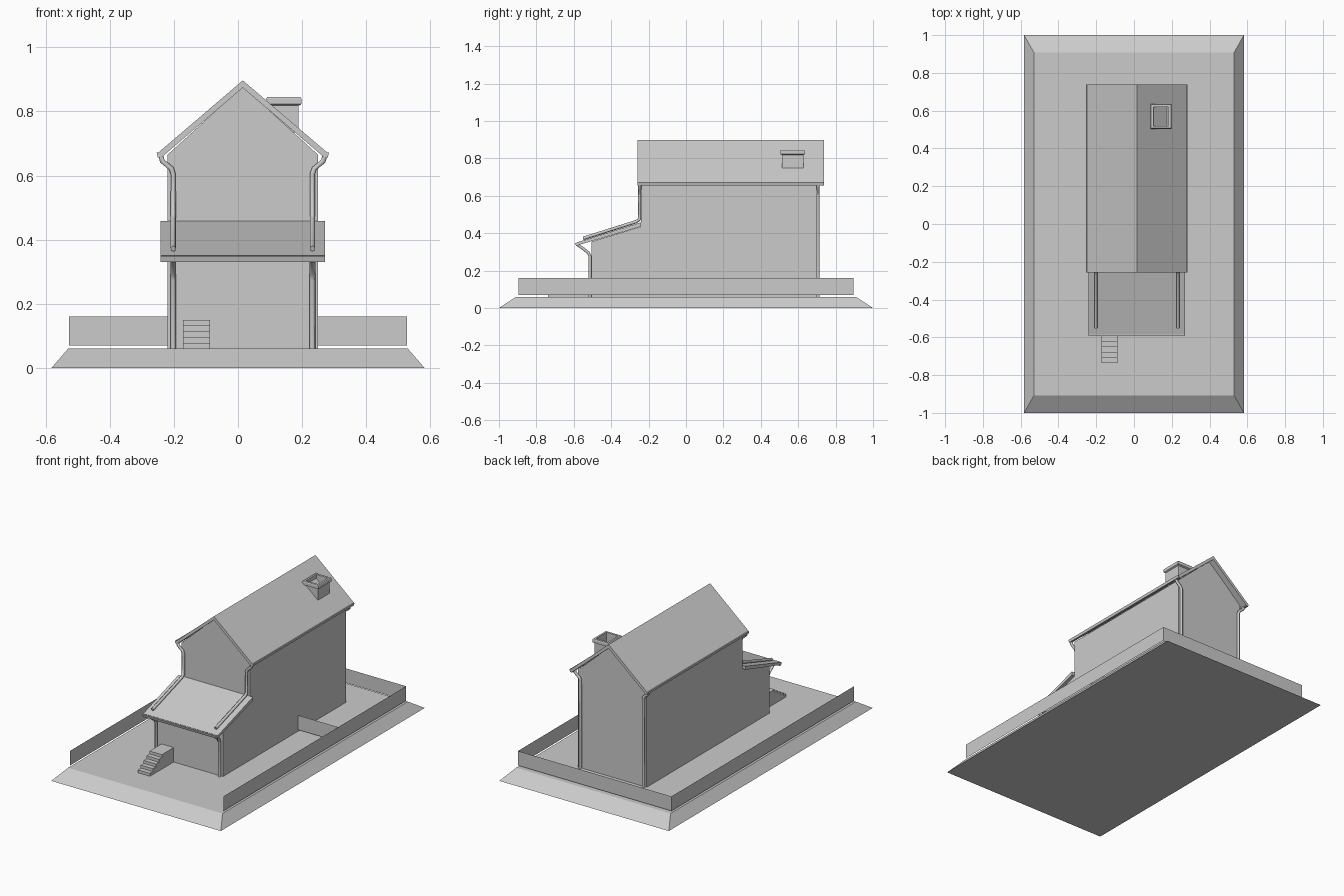
import bpy, bmesh
from mathutils import Vector

cube = bpy.data.objects.get("Cube")
if cube:
    bpy.data.objects.remove(cube)

mat = bpy.data.materials.new("plain grey")
mat.use_nodes = True
GREY = (0.6, 0.6, 0.6, 1)
mat.diffuse_color = GREY
mat.node_tree.nodes["Principled BSDF"].inputs["Base Color"].default_value = GREY

CX, GROUND = 0.015, 0.06          # house centre line and ground height
HALF = 0.235                      # half width of the house


def finish(name, bm, normals=True):
    if normals:
        bmesh.ops.recalc_face_normals(bm, faces=bm.faces)
    me = bpy.data.meshes.new(name)
    bm.to_mesh(me)
    bm.free()
    me.materials.append(mat)
    ob = bpy.data.objects.new(name, me)
    bpy.context.scene.collection.objects.link(ob)
    return ob


def prism(name, profile, axis, start, end):
    """Extrude a 2D profile along x (profile is y, z) or y (profile is x, z)."""
    def place(p, t):
        return (t, p[0], p[1]) if axis == "x" else (p[0], t, p[1])
    bm = bmesh.new()
    face = bm.faces.new([bm.verts.new(place(p, start)) for p in profile])
    ext = bmesh.ops.extrude_face_region(bm, geom=[face])
    move = Vector(place((0, 0), end - start))
    bmesh.ops.translate(bm, vec=move,
                        verts=[v for v in ext["geom"] if isinstance(v, bmesh.types.BMVert)])
    return finish(name, bm)


def panel(name, a, b, low, high):
    """Thin upright sheet between two ground points."""
    bm = bmesh.new()
    bm.faces.new([bm.verts.new(p) for p in
                  ((*a, low), (*b, low), (*b, high), (*a, high))])
    return finish(name, bm, False)


def pipe(name, points, radius=0.009):
    cu = bpy.data.curves.new(name, "CURVE")
    cu.dimensions = "3D"
    cu.bevel_depth, cu.bevel_resolution = radius, 1
    cu.use_fill_caps = True
    sp = cu.splines.new("POLY")
    sp.points.add(len(points) - 1)
    for p, co in zip(sp.points, points):
        p.co = (*co, 1)
    cu.materials.append(mat)
    ob = bpy.data.objects.new(name, cu)
    bpy.context.scene.collection.objects.link(ob)


# Sloped plot of ground
bm = bmesh.new()
rings = [[bm.verts.new((sx * x, sy * y, z)) for sx, sy in ((-1, -1), (1, -1), (1, 1), (-1, 1))]
         for x, y, z in ((0.582, 1, 0), (0.53, 0.908, GROUND))]
for ring in rings:
    bm.faces.new(ring)
for i in range(4):
    j = (i + 1) % 4
    bm.faces.new((rings[0][i], rings[0][j], rings[1][j], rings[1][i]))
finish("ground_plot", bm)

# Fence sheets
FX, FB = 0.527, 0.895
panel("fence_right", (-FX, FB), (-FX, -FB), 0.07, 0.16)
panel("fence_left", (FX, -FB), (FX, FB), 0.07, 0.16)
panel("fence_back", (FX, FB), (-FX, FB), 0.07, 0.16)
panel("fence_cross", (CX + HALF, 0.23), (FX, 0.23), 0.07, 0.16)

# Main house walls with gables
prism("house_walls", [(CX - HALF, GROUND), (CX + HALF, GROUND), (CX + HALF, 0.665),
                      (CX, 0.878), (CX - HALF, 0.665)], "y", -0.24, 0.70)

# Front extension
prism("extension_walls", [(-0.505, GROUND), (-0.24, GROUND), (-0.24, 0.435), (-0.505, 0.355)],
      "x", CX - HALF, CX + HALF)

# Roofs
EAVE = 0.268
prism("main_roof", [(CX - EAVE, 0.668), (CX, 0.897), (CX + EAVE, 0.668),
                    (CX + EAVE - 0.012, 0.655), (CX, 0.874), (CX - EAVE + 0.012, 0.655)],
      "y", -0.258, 0.738)
prism("extension_roof", [(-0.24, 0.458), (-0.585, 0.35), (-0.58, 0.335), (-0.24, 0.436)],
      "x", CX - 0.256, CX + 0.256)

# Gutters
for side, label in ((-1, "right"), (1, "left")):
    x = CX + side * 0.258
    prism("gutter_" + label, [(x - 0.011, 0.672), (x + 0.011, 0.672), (x + 0.007, 0.656),
                              (x - 0.007, 0.656)], "y", -0.256, 0.736)
prism("extension_gutter", [(-0.593, 0.348), (-0.573, 0.348), (-0.576, 0.331), (-0.588, 0.331)],
      "x", CX - 0.256, CX + 0.256)

# Downpipes
for side, label in ((-1, "right"), (1, "left")):
    inner, outer = CX + side * 0.217, CX + side * 0.255
    pipe("upper_downpipe_" + label,
         [(outer, -0.248, 0.66), (outer - side * 0.004, -0.248, 0.645), (inner + side * 0.006, -0.248, 0.622),
          (inner, -0.248, 0.605), (inner, -0.248, 0.475), (inner, -0.265, 0.462),
          (inner, -0.55, 0.372)])
    pipe("lower_downpipe_" + label,
         [(inner, -0.578, 0.337), (inner, -0.56, 0.325), (inner, -0.522, 0.295),
          (inner, -0.513, 0.275), (inner, -0.513, GROUND)])
    pipe("back_downpipe_" + label,
         [(outer, 0.706, 0.66), (outer - side * 0.004, 0.706, 0.645), (inner + side * 0.006, 0.706, 0.622),
          (inner, 0.706, 0.605), (inner, 0.706, GROUND)])

# Hollow chimney: square rings joined from the base up, over the cap and down the flue
bm = bmesh.new()
prev = None
for hx, hy, z in ((0.046, 0.057, 0.735), (0.046, 0.057, 0.818), (0.055, 0.066, 0.823),
                  (0.055, 0.066, 0.84), (0.052, 0.063, 0.845), (0.04, 0.05, 0.845), (0.04, 0.05, 0.76)):
    ring = [bm.verts.new((0.143 + sx * hx, 0.57 + sy * hy, z))
            for sx, sy in ((-1, -1), (1, -1), (1, 1), (-1, 1))]
    if prev:
        for i in range(4):
            j = (i + 1) % 4
            bm.faces.new((prev[i], prev[j], ring[j], ring[i]))
    prev = ring
bm.faces.new(prev)
finish("chimney", bm)

# Front steps
steps, foot, tread = 5, -0.737, 0.029
rise = (0.15 - GROUND) / steps
profile = [(foot, GROUND)]
for i in range(steps):
    profile += [(foot + i * tread, GROUND + (i + 1) * rise),
                (foot + (i + 1) * tread, GROUND + (i + 1) * rise)]
profile[-1] = (-0.505, 0.15)
profile.append((-0.505, GROUND))
prism("front_steps", profile, "x", -0.172, -0.088)
